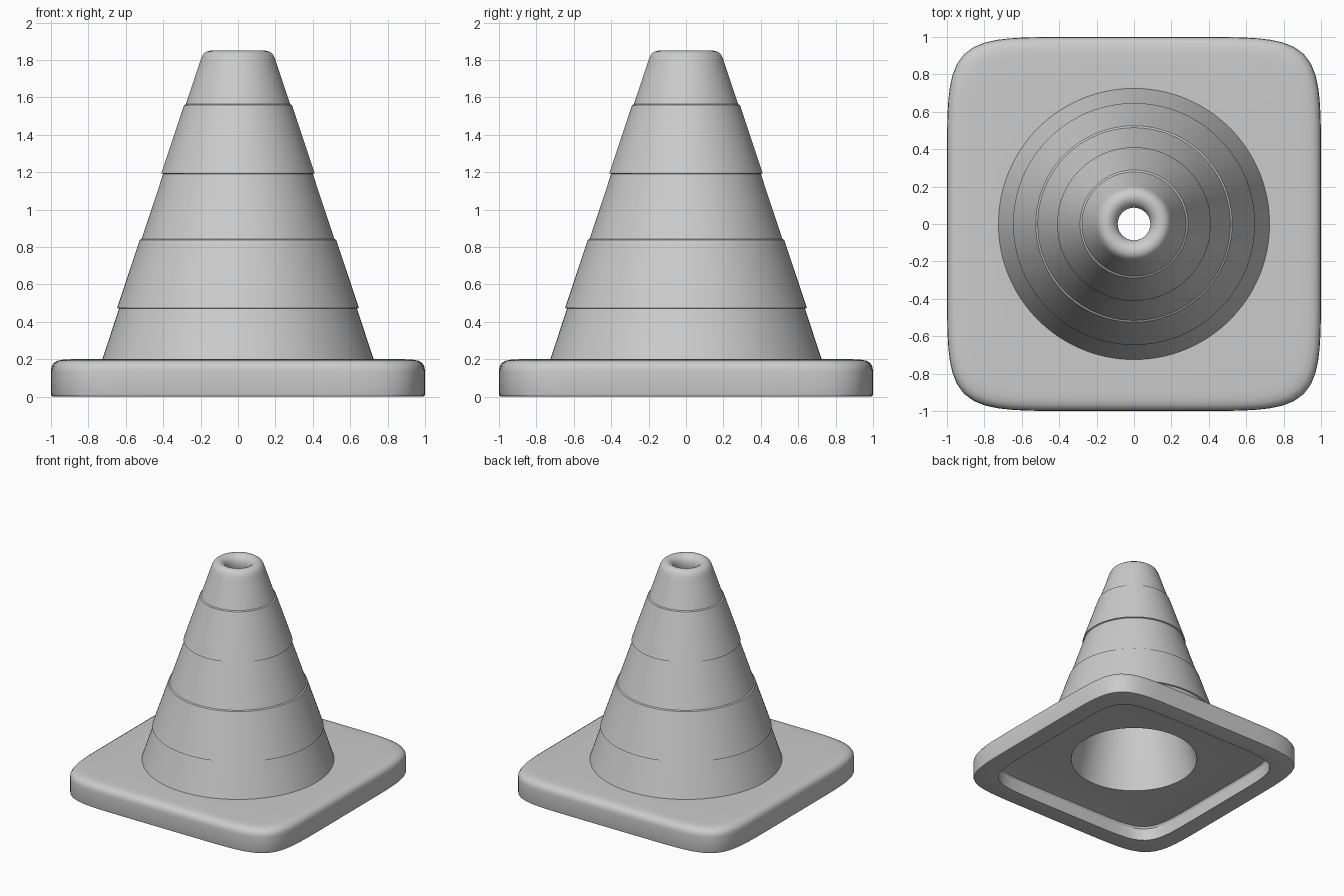
import bpy, bmesh, math

if "Cube" in bpy.data.objects:
    bpy.data.objects.remove(bpy.data.objects["Cube"])

N = 128  # points around every ring


def ring(size, power):
    """Superellipse ring sampled by angle: power 2 is a circle, 7 a rounded square."""
    pts = []
    for i in range(N):
        a = 2 * math.pi * i / N
        c, s = math.cos(a), math.sin(a)
        r = size / (abs(c) ** power + abs(s) ** power) ** (1 / power)
        pts.append((r * c, r * s))
    return pts


def loft(name, profile):
    """Skin a list of (size, z, power) rings into one smooth shell."""
    bm = bmesh.new()
    rings = [[bm.verts.new((x, y, z)) for x, y in ring(size, p)]
             for size, z, p in profile]
    for lo, hi in zip(rings, rings[1:]):
        for i in range(N):
            j = (i + 1) % N
            bm.faces.new((lo[i], lo[j], hi[j], hi[i]))
    mesh = bpy.data.meshes.new(name)
    bm.to_mesh(mesh)
    bm.free()
    ob = bpy.data.objects.new(name, mesh)
    bpy.context.collection.objects.link(ob)
    bpy.ops.object.select_all(action='DESELECT')
    ob.select_set(True)
    bpy.context.view_layer.objects.active = ob
    bpy.ops.object.shade_smooth_by_angle(angle=math.radians(30))
    return ob


# Rounded square foot, hollow underneath, open in the middle
SQ = 7.2
foot = [(0.5, 0.12, 2), (0.80, 0.12, SQ), (0.83, 0.115, SQ), (0.84, 0.10, SQ),
        (0.845, 0.0, SQ), (0.985, 0.0, SQ), (0.997, 0.004, SQ), (1.0, 0.015, SQ),
        (1.0, 0.135, SQ), (0.997, 0.16, SQ), (0.985, 0.18, SQ), (0.965, 0.192, SQ),
        (0.935, 0.198, SQ), (0.89, 0.2, SQ), (0.725, 0.2, 2)]
loft("foot", foot)


# Tapered body: outside with two raised bands, rolled lip, tapered bore
def outer(z):
    return 0.725 - 0.328 * (z - 0.2)


BAND = 0.01
body = [(0.725, 0.2)]
for z0, z1 in ((0.47, 0.84), (1.19, 1.56)):
    body += [(outer(z0), z0), (outer(z0) + BAND, z0 + 0.004),
             (outer(z1) + BAND, z1 - 0.002), (outer(z1), z1 + 0.004)]
body += [(0.207, 1.78), (0.197, 1.81), (0.185, 1.832), (0.168, 1.845), (0.148, 1.85),
         (0.128, 1.846), (0.108, 1.834), (0.094, 1.815), (0.087, 1.79), (0.087, 1.76),
         (0.5, 0.12)]
loft("cone_body", [(r, z, 2) for r, z in body])
